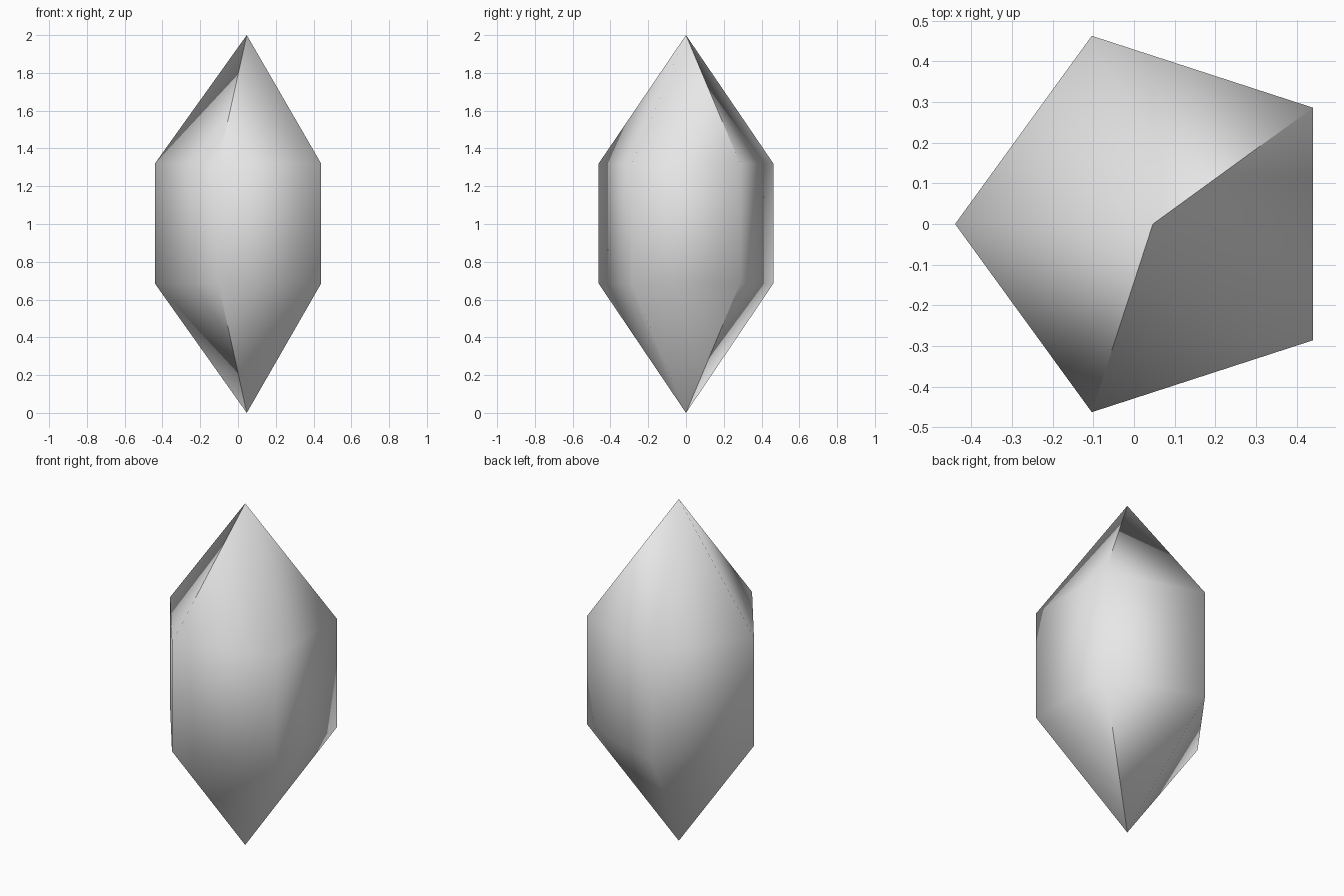
import bpy, bmesh
from math import cos, sin, radians

cube = bpy.data.objects.get("Cube")
if cube:
    bpy.data.objects.remove(cube, do_unlink=True)

# Single stone colour
grey = bpy.data.materials.new("crystal_grey")
grey.use_nodes = True
grey.diffuse_color = (0.8, 0.8, 0.8, 1)
grey.node_tree.nodes["Principled BSDF"].inputs["Base Color"].default_value = (0.8, 0.8, 0.8, 1)

SIDES = 5
RADIUS = 0.4865
CENTRE_X = 0.0465
SEAM = 3          # facets before the shading seam at each tip

bm = bmesh.new()


def ring(z):
    """Pentagon of vertices with a flat side facing +x."""
    angles = [radians(36 + 72 * i) for i in range(SIDES)]
    return [bm.verts.new((CENTRE_X + RADIUS * cos(a), RADIUS * sin(a), z)) for a in angles]


def point(verts, z, upward):
    """Pointed end whose tip is split in two, giving a crease on two edges."""
    tips = [bm.verts.new((CENTRE_X, 0, z)) for _ in range(2)]
    for i in range(SIDES):
        a, b = verts[i], verts[(i + 1) % SIDES]
        tip = tips[0] if i < SEAM else tips[1]
        bm.faces.new((a, b, tip) if upward else (b, a, tip))


# Prism walls
lower, upper = ring(0.685), ring(1.32)
for i in range(SIDES):
    j = (i + 1) % SIDES
    bm.faces.new((lower[i], lower[j], upper[j], upper[i]))

# Pointed ends
point(upper, 2.0, True)
point(lower, 0.0, False)

# Soft shading over all the facets
for face in bm.faces:
    face.smooth = True

mesh = bpy.data.meshes.new("crystal")
bm.to_mesh(mesh)
bm.free()
mesh.materials.append(grey)
crystal = bpy.data.objects.new("crystal", mesh)
bpy.context.collection.objects.link(crystal)
